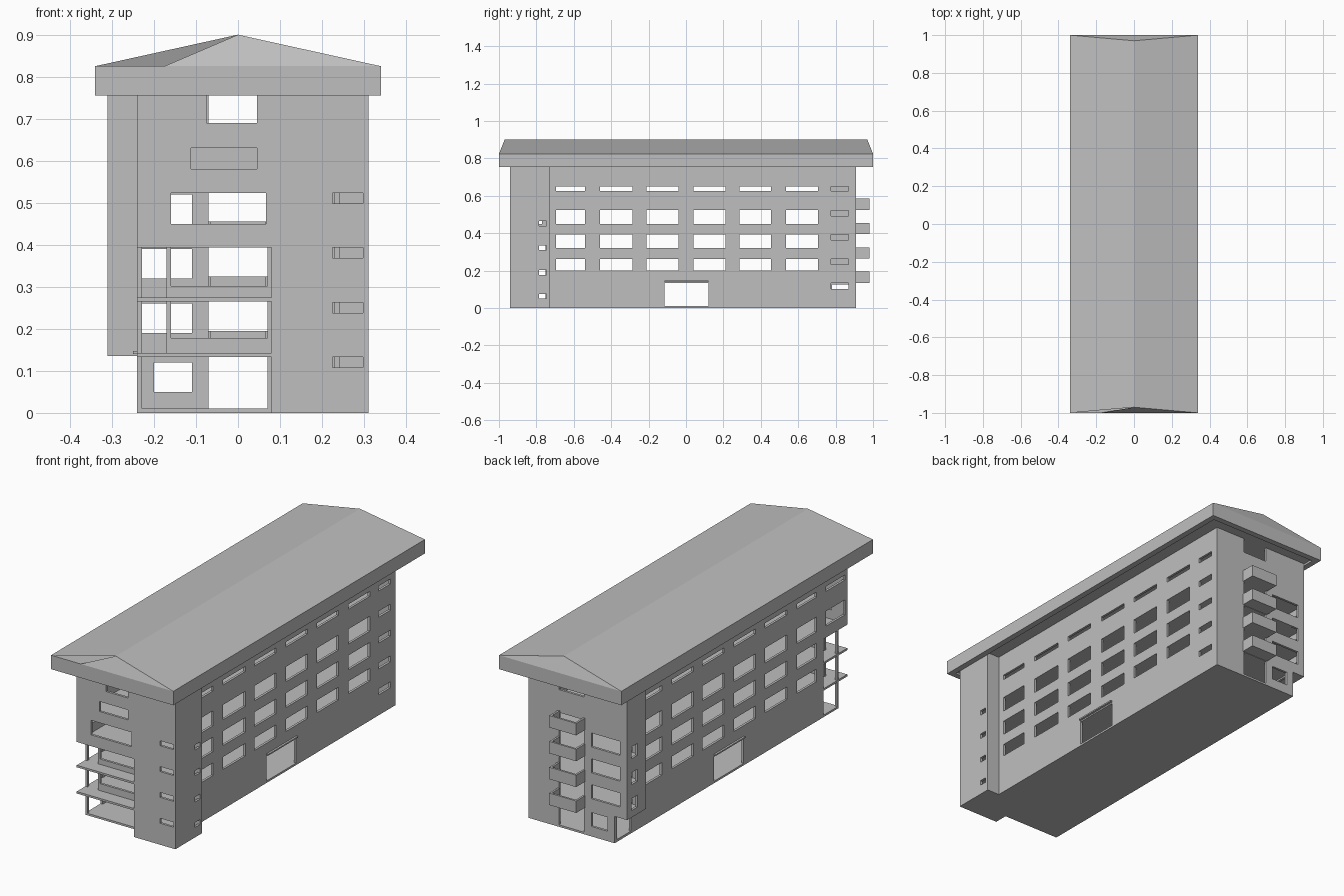
import bpy, bmesh

cube = bpy.data.objects.get("Cube")
if cube:
    bpy.data.objects.remove(cube, do_unlink=True)

GREY = (0.52, 0.52, 0.52, 1)
mat = bpy.data.materials.new("plain_grey")
mat.use_nodes = True
mat.diffuse_color = GREY
mat.node_tree.nodes["Principled BSDF"].inputs["Base Color"].default_value = GREY
T = 0.012  # wall thickness


def finish(name, bm):
    mesh = bpy.data.meshes.new(name)
    bm.to_mesh(mesh)
    bm.free()
    mesh.materials.append(mat)
    ob = bpy.data.objects.new(name, mesh)
    bpy.context.scene.collection.objects.link(ob)
    return ob


def box(name, x0, x1, y0, y1, z0, z1):
    bm = bmesh.new()
    bmesh.ops.create_cube(bm, size=1)
    for v in bm.verts:
        v.co = (x1 if v.co.x > 0 else x0, y1 if v.co.y > 0 else y0, z1 if v.co.z > 0 else z0)
    return finish(name, bm)


def wall(name, axis, at, out, u0, u1, z0, z1, holes):
    """Upright panel along an axis, facing out, with rectangular openings (u0, u1, z0, z1)."""
    us = sorted({u0, u1, *[h[0] for h in holes], *[h[1] for h in holes]})
    zs = sorted({z0, z1, *[h[2] for h in holes], *[h[3] for h in holes]})
    bm = bmesh.new()
    for ua, ub in zip(us, us[1:]):
        for za, zb in zip(zs, zs[1:]):
            um, zm = (ua + ub) / 2, (za + zb) / 2
            if any(a < um < b and c < zm < d for a, b, c, d in holes):
                continue
            ring = [(ua, za), (ub, za), (ub, zb), (ua, zb)]
            if (axis == "x") == (out > 0):
                ring.reverse()
            bm.faces.new([bm.verts.new((u, at, z) if axis == "x" else (at, u, z)) for u, z in ring])
    bmesh.ops.remove_doubles(bm, verts=bm.verts, dist=1e-5)
    ob = finish(name, bm)
    mod = ob.modifiers.new("thickness", "SOLIDIFY")
    mod.thickness = T
    mod.offset = -1
    return ob


# Openings shared by the two long sides
bays = [(-0.695, -0.54), (-0.46, -0.285), (-0.21, -0.04), (0.04, 0.21), (0.285, 0.455), (0.535, 0.705)]
rows = [(0.2, 0.263), (0.32, 0.393), (0.45, 0.525), (0.625, 0.65)]
side = [(*b, *r) for b in bays for r in rows] + [(-0.115, 0.12, 0.01, 0.14)]
small_tops = [0.133, 0.263, 0.393, 0.523]

# Front: full wall with the lower left corner left open, then the set-back wall behind it
wall("front_wall", "x", -0.94, -1, -0.24, 0.31, 0, 0.765,
     [(-0.24, 0.08, 0, 0.393), (-0.16, 0.067, 0.45, 0.523),
      (-0.112, 0.045, 0.58, 0.63), (-0.075, 0.045, 0.69, 0.765)]
     + [(0.225, 0.298, t - 0.025, t) for t in small_tops])
wall("front_recessed_wall", "x", -0.87, -1, -0.24, 0.08, 0, 0.393,
     [(-0.23, 0.07, 0.01, 0.133), (-0.16, 0.07, 0.178, 0.265), (-0.16, 0.07, 0.302, 0.393),
      (-0.228, -0.17, 0.143, 0.265), (-0.228, -0.17, 0.275, 0.393)])
wall("front_recess_return", "y", 0.08, -1, -0.94, -0.87, 0, 0.393, [])

# Model's left side, with the projecting stair block at the front
wall("left_wall", "y", 0.24, 1, -0.73, 0.91, 0, 0.765,
     side + [(0.775, 0.87, t - 0.03, t) for t in small_tops] + [(0.775, 0.87, 0.625, 0.65)])
wall("stair_block_side", "y", 0.31, 1, -0.94, -0.73, 0, 0.765,
     [(-0.785, -0.745, z, z + 0.025) for z in (0.05, 0.178, 0.31, 0.44)])
wall("stair_block_back", "x", -0.73, 1, 0.24, 0.31, 0, 0.765, [])

# Model's right side, with the open corner at the front and the raised block at the back
wall("right_wall", "y", -0.24, -1, -0.94, 0.91, 0, 0.765,
     side + [(-0.94, -0.87, 0, 0.393), (0.76, 0.91, 0.135, 0.765), (0.78, 0.89, 0.012, 0.125),
             (-0.92, -0.77, 0.45, 0.525), (-0.92, -0.77, 0.625, 0.65)]
     + [(-0.86, -0.75, a, b) for a, b in ((0.01, 0.133), (0.143, 0.265), (0.275, 0.393))])
wall("raised_block_side", "y", -0.31, -1, 0.76, 0.91, 0.135, 0.765,
     [(0.83, 0.875, z, z + 0.06) for z in (0.17, 0.3, 0.43)])
wall("raised_block_front", "x", 0.76, -1, -0.31, -0.24, 0.135, 0.765, [])

# Back, with the tall balcony opening
wall("back_wall", "x", 0.91, 1, -0.31, 0.24, 0, 0.765,
     [(-0.31, -0.24, 0, 0.135), (-0.07, 0.07, 0.01, 0.575), (-0.07, 0.07, 0.69, 0.765),
      (-0.2, -0.11, 0.05, 0.12)]
     + [(-0.27, -0.11, z, z + 0.07) for z in (0.19, 0.32, 0.45)])

# Floors, which also form the slabs of the open corner
for i, z in enumerate((0, 0.133, 0.265, 0.393, 0.525)):
    y0 = -0.87 if i == 0 else -0.939
    box(f"floor_{i}", -0.24, 0.239, y0, 0.909, z, z + 0.01)
    box(f"stair_block_floor_{i}", 0.081, 0.309, -0.939, -0.731, z, z + 0.0101)
    if i:
        box(f"raised_block_floor_{i}", -0.309, -0.23, 0.761, 0.909, z + 0.002, z + 0.012)

# Back balconies: slab with a parapet on three sides
for i, z in enumerate((0.135, 0.265, 0.395, 0.525)):
    box(f"balcony_slab_{i}", -0.075, 0.075, 0.9, 0.98, z, z + 0.01)
    box(f"balcony_front_{i}", -0.075, 0.075, 0.97, 0.98, z, z + 0.06)
    for label, x in (("right", -0.075), ("left", 0.065)):
        box(f"balcony_{label}_{i}", x, x + 0.01, 0.91, 0.98, z, z + 0.06)

# Thin canopies over the side doors
for label, x in (("left", 0.24), ("right", -0.25)):
    box(f"door_canopy_{label}", x, x + 0.01, -0.115, 0.12, 0.14, 0.147)

# Roof: slab, hanging lip, and a hipped top whose front end is partly open
box("roof_slab", -0.34, 0.34, -1, 1, 0.765, 0.825)
for label, s in (("front", -1), ("back", 1)):
    box(f"roof_lip_{label}", -0.34, 0.34, *sorted((s, s * 0.97)), 0.755, 0.77)
for label, s in (("right", -1), ("left", 1)):
    box(f"roof_lip_{label}", *sorted((s * 0.34, s * 0.31)), -1, 1, 0.755, 0.77)

bm = bmesh.new()
fr, fl, br, bl = [bm.verts.new((x, y, 0.825)) for y in (-1, 1) for x in (-0.34, 0.34)]
front_ridge, back_ridge = [bm.verts.new((0, y, 0.9)) for y in (-0.97, 0.97)]
gap = bm.verts.new((-0.175, -1, 0.825))
for ring in ((fl, bl, back_ridge, front_ridge), (br, fr, front_ridge, back_ridge),
             (bl, br, back_ridge), (gap, fl, front_ridge)):
    bm.faces.new(ring)
finish("roof_top", bm)
